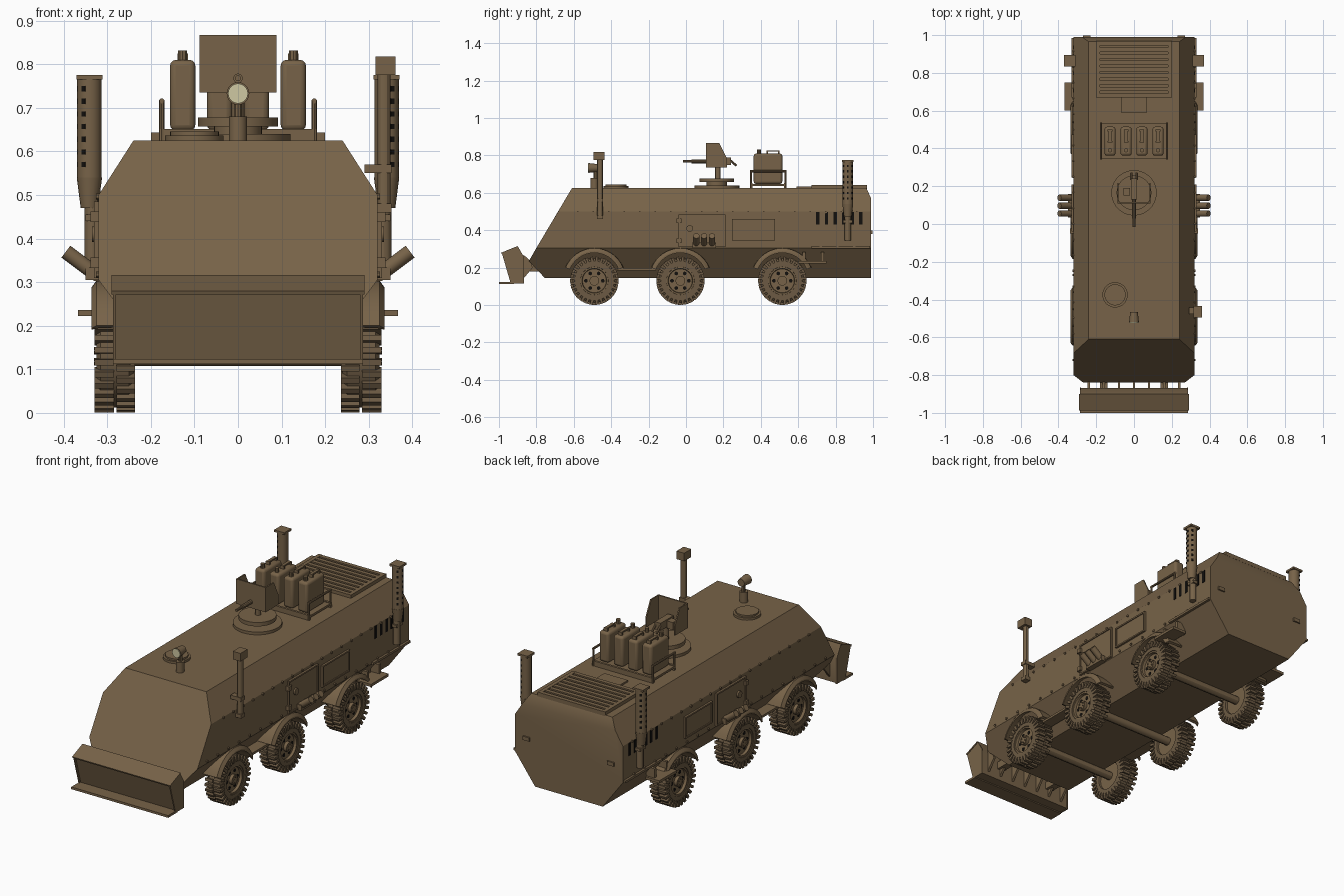
import bpy, bmesh, math
from mathutils import Matrix, Vector

if "Cube" in bpy.data.objects:
    bpy.data.objects.remove(bpy.data.objects["Cube"])

def material(name, col):
    m = bpy.data.materials.new(name)
    m.diffuse_color = (*col, 1)
    m.use_nodes = True
    m.node_tree.nodes["Principled BSDF"].inputs["Base Color"].default_value = m.diffuse_color
    return m

PAINT = material("brown paint", (0.185, 0.124, 0.065))
TYRE = material("dark brown", (0.150, 0.102, 0.056))
BLACK = material("black", (0.006, 0.005, 0.004))
CREAM = material("lamp cream", (0.62, 0.58, 0.36))

def add_object(name, bm, mat=PAINT):
    bmesh.ops.recalc_face_normals(bm, faces=bm.faces)
    me = bpy.data.meshes.new(name)
    bm.to_mesh(me)
    bm.free()
    me.materials.append(mat)
    ob = bpy.data.objects.new(name, me)
    bpy.context.collection.objects.link(ob)
    return ob

def box(bm, x0, x1, y0, y1, z0, z1, rot=None):
    m = Matrix.Translation(((x0 + x1) / 2, (y0 + y1) / 2, (z0 + z1) / 2))
    m = m @ Matrix.Diagonal((abs(x1 - x0), abs(y1 - y0), abs(z1 - z0), 1))
    bmesh.ops.create_cube(bm, size=1, matrix=(rot or Matrix()) @ m)

def rod(bm, a, b, r, n=12, r2=None):
    a, b = Vector(a), Vector(b)
    d = b - a
    m = Matrix.Translation((a + b) / 2) @ d.to_track_quat('Z', 'Y').to_matrix().to_4x4()
    bmesh.ops.create_cone(bm, cap_ends=True, segments=n, radius1=r, radius2=r if r2 is None else r2,
                          depth=d.length, matrix=m)

def prism(bm, pts, x0, x1):
    """Extrude a (y, z) outline along x."""
    a = [bm.verts.new((x0, y, z)) for y, z in pts]
    b = [bm.verts.new((x1, y, z)) for y, z in pts]
    bm.faces.new(a)
    bm.faces.new(b)
    for i in range(len(pts)):
        j = (i + 1) % len(pts)
        bm.faces.new((a[i], a[j], b[j], b[i]))

def sweep(bm, prof, cy, cz, a0, a1, n):
    """Turn an (x, radius) outline about an x-axis through (cy, cz)."""
    full = abs(a1 - a0) > 6.28
    rings = []
    for i in range(n if full else n + 1):
        t = a0 + (a1 - a0) * i / n
        rings.append([bm.verts.new((x, cy + r * math.cos(t), cz + r * math.sin(t))) for x, r in prof])
    k = len(prof)
    for i in range(n):
        p, q = rings[i], rings[(i + 1) % len(rings)]
        for j in range(k):
            bm.faces.new((p[j], p[(j + 1) % k], q[(j + 1) % k], q[j]))
    if not full:
        bm.faces.new(rings[0])
        bm.faces.new(rings[-1])

# Armoured hull: faceted convex shell
bm = bmesh.new()
half = [(.24, -.61, .625), (.32, -.684, .50), (.32, -.80, .305), (.268, -.84, .235), (.20, -.755, .145),
        (.24, .965, .625), (.275, .99, .57), (.32, .99, .50), (.32, .99, .305), (.20, .99, .145)]
for s in (1, -1):
    for x, y, z in half:
        bm.verts.new((s * x, y, z))
bmesh.ops.convex_hull(bm, input=bm.verts)
bmesh.ops.dissolve_limit(bm, angle_limit=.02, verts=bm.verts, edges=bm.edges)
add_object("hull", bm)

# Wheel: tyre, lugs, rim and dark holes, shared by six places
WZ, WY = .13, (-.49, -.03, .515)
bm = bmesh.new()
sweep(bm, [(.24, .075), (.24, .105), (.25, .118), (.315, .118), (.325, .105), (.325, .075), (.305, .07), (.26, .07)],
      0, 0, 0, 2 * math.pi, 32)
for i in range(28):
    for k, (x0, x1) in enumerate(((.236, .279), (.285, .329))):
        rot = Matrix.Rotation(2 * math.pi * (i + k / 2) / 28, 4, 'X')
        box(bm, x0, x1, -.007, .007, .095, .129, rot)
tyre_mesh = add_object("tyre", bm, TYRE)
bm = bmesh.new()
rod(bm, (.25, 0, 0), (.308, 0, 0), .073, 32)
rod(bm, (.30, 0, 0), (.325, 0, 0), .026, 16)
sweep(bm, [(.30, .062), (.322, .066), (.322, .075), (.30, .075)], 0, 0, 0, 2 * math.pi, 32)
for i in range(6):
    t = math.pi * (i + .5) / 3
    rod(bm, (.32, .017 * math.cos(t), .017 * math.sin(t)), (.33, .017 * math.cos(t), .017 * math.sin(t)), .004, 6)
rim_mesh = add_object("wheel_rim", bm)
bm = bmesh.new()
for i in range(6):
    t = math.pi * i / 3
    c, d = .045 * math.cos(t), .045 * math.sin(t)
    rod(bm, (.30, c, d), (.3095, c, d), .010, 10)
hole_mesh = add_object("rim_holes", bm, BLACK)
for src in (tyre_mesh, rim_mesh, hole_mesh):
    for i, y in enumerate(WY):
        for s in (0, 1):
            ob = src if i + s == 0 else src.copy()
            if ob is not src:
                bpy.context.collection.objects.link(ob)
            ob.location = (0, y, WZ)
            ob.rotation_euler = (0, 0, math.pi * s)

# Axles
bm = bmesh.new()
for y in WY:
    rod(bm, (-.26, y, WZ), (.26, y, WZ), .022, 12)
add_object("axles", bm)

for s, side in ((1, "right"), (-1, "left")):
    # Arched mudguards with a tie bar
    bm = bmesh.new()
    for y in WY:
        sweep(bm, [(s * .225, .168), (s * .325, .166), (s * .336, .150), (s * .336, .141), (s * .318, .152), (s * .225, .156)],
              y, .138, math.radians(22), math.radians(158), 16)
    box(bm, s * .24, s * .30, -.37, -.16, .185, .197)
    add_object(side + "_mudguards", bm)

    # Side door, hatch panel, raised frames and hinges
    bm = bmesh.new()
    for y0, y1, z0, z1 in ((-.04, .21, .31, .485), (.245, .475, .345, .46)):
        box(bm, s * .315, s * .326, y0, y1, z0, z1)
        for a, b, c, d in ((y0, y1, z0, z0 + .008), (y0, y1, z1 - .008, z1),
                           (y0, y0 + .008, z0, z1), (y1 - .008, y1, z0, z1)):
            box(bm, s * .32, s * .331, a, b, c, d)
    for z in (.345, .45):
        box(bm, s * .32, s * .338, -.05, -.025, z - .012, z + .012)
    rod(bm, (s * .32, .02, .41), (s * .335, .02, .41), .018, 16)
    add_object(side + "_door_panels", bm)

    # Rivet rows and waist rail
    bm = bmesh.new()
    for i in range(19):
        for z in (.497, .318):
            y = -.58 + i * .083 if z > .4 else -.72 + i * .09
            rod(bm, (s * .315, y, z), (s * .326, y, z), .007, 6)
    box(bm, s * .31, s * .332, .67, .985, .303, .315)
    add_object(side + "_rivets", bm)

    # Cooling slots
    bm = bmesh.new()
    for i in range(6):
        y = .705 + i * .046
        box(bm, s * .315, s * .3225, y - .009, y + .009, .43, .497)
    add_object(side + "_cooling_slots", bm, BLACK)

    # Exhaust stack with perforated guard
    bm = bmesh.new()
    rod(bm, (s * .334, .865, .345), (s * .334, .865, .55), .018, 12)
    rod(bm, (s * .341, .865, .47), (s * .341, .865, .54), .020, 16, .029)
    rod(bm, (s * .341, .865, .54), (s * .341, .865, .77), .028, 16)
    box(bm, s * .311, s * .371, .835, .895, .765, .776)
    box(bm, s * .315, s * .35, .84, .89, .44, .455)
    add_object(side + "_exhaust", bm)
    bm = bmesh.new()
    for i in range(7):
        for t in (-60, 0, 60):
            r = Matrix.Translation((s * .341, .865, .57 + i * .029)) @ Matrix.Rotation(math.radians(t), 4, 'Z')
            box(bm, s * .025, s * .0288, -.005, .005, -.006, .006, r)
    add_object(side + "_exhaust_holes", bm, BLACK)

    # Smoke launcher tubes
    bm = bmesh.new()
    for y in (.055, .097, .139):
        rod(bm, (s * .335, y, .325), (s * .395, y, .37), .017, 14)
    box(bm, s * .32, s * .35, .035, .16, .305, .335)
    add_object(side + "_smoke_launchers", bm)

    # Boarding step on two arms
    bm = bmesh.new()
    box(bm, s * .285, s * .367, .60, .75, .222, .236)
    for y in (.63, .73):
        box(bm, s * .28, s * .33, y - .008, y + .008, .225, .285)
    box(bm, s * .23, s * .27, .985, .998, .38, .40)
    add_object(side + "_step", bm)

# Dozer blade, cutting lip, end plates and rear ribs
bm = bmesh.new()
prism(bm, [(-.975, .285), (-.9, .312), (-.868, .25), (-.868, .118), (-.928, .118)], -.285, .285)
for x in (-.287, .28):
    prism(bm, [(-.985, .28), (-.90, .315), (-.865, .255), (-.865, .115), (-.937, .115)], x, x + .007)
prism(bm, [(-.988, .28), (-.90, .316), (-.90, .308), (-.985, .272)], -.29, .29)
box(bm, -.287, .287, -1.0, -.92, .112, .124)
for i in range(7):
    x = -.24 + i * .08
    prism(bm, [(-.87, .27), (-.83, .235), (-.82, .2), (-.87, .14)], x - .006, x + .006)
for x in (-.16, .16):
    box(bm, x - .02, x + .02, -.87, -.77, .18, .22)
add_object("dozer_blade", bm)

# Round roof hatch
bm = bmesh.new()
rod(bm, (-.10, -.375, .62), (-.10, -.375, .637), .067, 32)
rod(bm, (-.10, -.375, .635), (-.10, -.375, .646), .056, 32)
add_object("roof_hatch", bm)

# Search lamp
bm = bmesh.new()
rod(bm, (0, -.49, .62), (0, -.49, .68), .021, 16)
rod(bm, (0, -.485, .67), (0, -.485, .72), .010, 10)
rod(bm, (0, -.52, .733), (0, -.465, .733), .026, 20, .02)
add_object("search_lamp", bm)
bm = bmesh.new()
rod(bm, (0, -.524, .733), (0, -.519, .733), .023, 20)
add_object("lamp_glass", bm, CREAM)

# Periscope mast
bm = bmesh.new()
rod(bm, (.335, -.46, .46), (.335, -.46, .78), .015, 12)
box(bm, .316, .361, -.495, -.435, .775, .818)
for z in (.47, .56):
    box(bm, .29, .352, -.477, -.443, z - .01, z + .01)
add_object("periscope_mast", bm)

# Gun ring and pedestal
bm = bmesh.new()
rod(bm, (0, .165, .62), (0, .165, .64), .12, 40)
rod(bm, (0, .165, .635), (0, .165, .66), .055, 32)
rod(bm, (0, .165, .657), (0, .165, .678), .092, 40)
rod(bm, (0, .17, .67), (0, .17, .76), .015, 12)
add_object("gun_ring", bm)

# Gun shield: front plate with two cheeks
bm = bmesh.new()
box(bm, -.088, .088, .108, .116, .735, .867)
for x in (-.088, .081):
    prism(bm, [(.11, .867), (.178, .867), (.218, .785), (.218, .735), (.11, .735)], x, x + .007)
add_object("gun_shield", bm)

# Gun, feed box and grips
bm = bmesh.new()
rod(bm, (0, -.015, .768), (0, .14, .768), .007, 10)
rod(bm, (0, .03, .768), (0, .14, .768), .011, 10)
box(bm, -.017, .017, .13, .24, .75, .79)
box(bm, -.055, -.02, .15, .19, .745, .785)
for x in (-.014, .014):
    rod(bm, (x, .235, .775), (x, .27, .745), .006, 8)
add_object("roof_gun", bm)

# Fuel cans
bm = bmesh.new()
for x in (-.127, -.042, .042, .127):
    box(bm, x - .029, x + .029, .362, .515, .648, .81)
ob = add_object("fuel_cans", bm)
bev = ob.modifiers.new("rounded", 'BEVEL')
bev.width, bev.segments = .013, 3
bm = bmesh.new()
for x in (-.127, -.042, .042, .127):
    rod(bm, (x, .39, .80), (x, .39, .832), .011, 10)
    for y in (.435, .495):
        box(bm, x - .012, x + .012, y - .004, y + .004, .80, .825)
    box(bm, x - .008, x + .008, .431, .499, .82, .827)
add_object("can_caps", bm)

# Can rack
bm = bmesh.new()
box(bm, -.18, .18, .345, .535, .637, .648)
for y in (.35, .53):
    box(bm, -.18, .18, y - .006, y + .006, .622, .652)
for x in (-.175, .175):
    rod(bm, (x, .342, .716), (x, .538, .716), .006, 8)
    for y in (.348, .532):
        rod(bm, (x, y, .625), (x, y, .718), .006, 8)
add_object("can_rack", bm)

# Engine deck with slats
bm = bmesh.new()
box(bm, -.20, .20, .67, .968, .62, .632)
box(bm, -.07, .07, .59, .67, .62, .634)
for x in (-.2, .18):
    box(bm, x, x + .02, .67, .968, .63, .643)
for i in range(9):
    y = .67 + i * .0345
    box(bm, -.2, .2, y, y + .022, .63, .642)
add_object("engine_deck", bm)

# Smooth round parts, keep hard edges
bpy.ops.object.select_all(action='SELECT')
bpy.context.view_layer.objects.active = bpy.data.objects["hull"]
bpy.ops.object.shade_smooth_by_angle(angle=math.radians(30))
